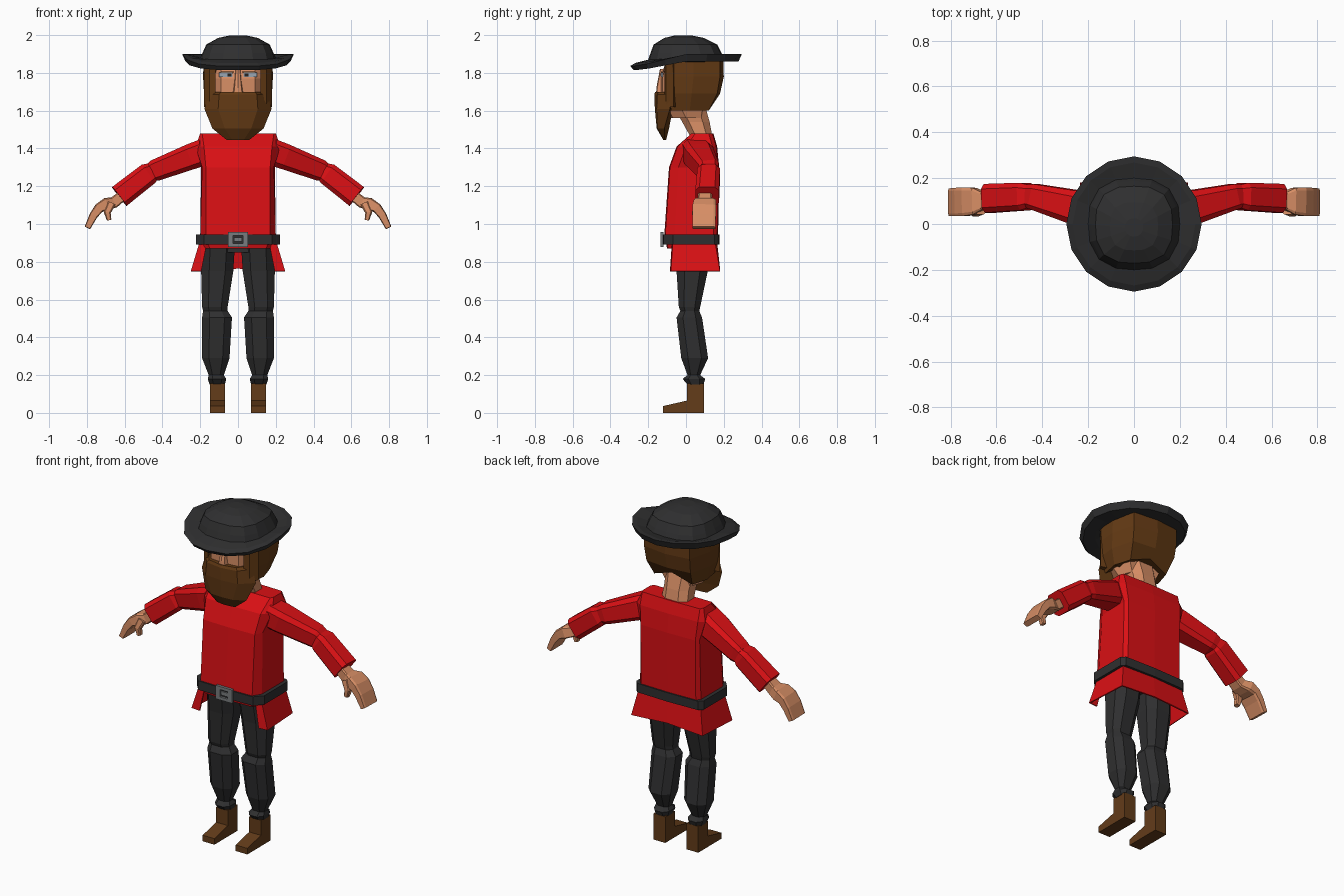
import bpy, bmesh, math
from mathutils import Vector


def material(name, rgb):
    m = bpy.data.materials.new(name)
    m.diffuse_color = (*rgb, 1)
    return m


RED = material("red cloth", (0.70, 0.005, 0.007))
BLACK = material("black cloth", (0.028, 0.028, 0.029))
BROWN = material("brown hair", (0.125, 0.042, 0.007))
BOOT = material("brown leather", (0.125, 0.045, 0.010))
SKIN = material("skin", (0.68, 0.27, 0.13))
STEEL = material("grey metal", (0.19, 0.20, 0.21))
EYE = material("pale eye", (0.32, 0.38, 0.45))
DARK = material("dark eye", (0.02, 0.016, 0.013))


def loft(name, rings, mat, mirror=False, closed=True, thickness=0):
    """Skin a list of equal-length point rings; closed rings get end caps."""
    bm = bmesh.new()
    rows = [[bm.verts.new(p) for p in r] for r in rings]
    n = len(rows[0])
    for a, b in zip(rows, rows[1:]):
        for i in range(n if closed else n - 1):
            j = (i + 1) % n
            bm.faces.new((a[i], a[j], b[j], b[i]))
    if closed:
        bm.faces.new(rows[0])
        bm.faces.new(rows[-1])
    bmesh.ops.recalc_face_normals(bm, faces=bm.faces)
    me = bpy.data.meshes.new(name)
    bm.to_mesh(me)
    bm.free()
    me.materials.append(mat)
    ob = bpy.data.objects.new(name, me)
    bpy.context.collection.objects.link(ob)
    if mirror:
        ob.modifiers.new("mirror", 'MIRROR').use_mirror_merge = False
    if thickness:
        ob.modifiers.new("thickness", 'SOLIDIFY').thickness = thickness
    return ob


def slab(x0, x1, y0, y1, z, c=0.25):
    """Horizontal rectangle with corners cut by the fraction c."""
    cx, cy = (x1 - x0) * c, (y1 - y0) * c
    return [(x0 + cx, y0, z), (x1 - cx, y0, z), (x1, y0 + cy, z), (x1, y1 - cy, z),
            (x1 - cx, y1, z), (x0 + cx, y1, z), (x0, y1 - cy, z), (x0, y0 + cy, z)]


def sym(half, z):
    """Symmetric ring from half a profile, front centre to back centre."""
    pts = [(p[0], p[1], z + (p[2] if len(p) > 2 else 0)) for p in half]
    return pts + [(-x, y, h) for x, y, h in reversed(pts) if x > 0]


def box(name, x0, x1, y0, y1, z0, z1, mat, mirror=False):
    rings = [[(x0, y0, z), (x1, y0, z), (x1, y1, z), (x0, y1, z)] for z in (z0, z1)]
    return loft(name, rings, mat, mirror)


def limb(name, path, mat, cut=0.35):
    """Mirrored limb along points (x, y, z, half depth, half height)."""
    pts = [Vector(p[:3]) for p in path]
    rings = []
    for i, p in enumerate(path):
        t = (pts[min(i + 1, len(pts) - 1)] - pts[max(i - 1, 0)]).normalized()
        n = t.cross(Vector((0, 1, 0))).normalized()
        s = n.cross(t)
        w, h = p[3], p[4]
        k = 1 - cut
        shape = [(k, -1), (1, -k), (1, k), (k, 1), (-k, 1), (-1, k), (-1, -k), (-k, -1)]
        rings.append([pts[i] + s * u * w + n * v * h for u, v in shape])
    return loft(name, rings, mat, mirror=True)


# Tunic body
loft("tunic", [sym(h, z) for h, z in [
    ([(0, -.10), (.15, -.095), (.19, -.06), (.19, .14), (.17, .155), (0, .16)], .87),
    ([(0, -.115), (.17, -.11), (.20, -.06), (.20, .145), (.18, .165), (0, .17)], .94),
    ([(0, -.09), (.17, -.085), (.19, -.04), (.195, .15), (.18, .17), (0, .175)], 1.30),
    ([(0, -.05), (.18, -.045), (.225, .0), (.225, .14), (.19, .16), (0, .165)], 1.41),
    ([(0, .03), (.19, .03), (.20, .05), (.20, .12), (.19, .14), (0, .145)], 1.48)]], RED)

# Tunic skirt, open at the front
loft("tunic_skirt", [
    [(.165, -.075, .90), (.205, -.07, .90), (.205, .155, .90), (0, .165, .90)],
    [(.195, -.085, .75), (.25, -.08, .75), (.235, .18, .75), (0, .18, .765)]],
    RED, mirror=True, closed=False, thickness=.008)

# Belt and buckle
loft("belt", [sym([(0, -.122), (.18, -.118), (.222, -.07), (.222, .15), (.2, .172), (0, .178)], z)
              for z in (.892, .945)], BLACK)
for s in (-1, 1):
    box("buckle_side", .04 * s - .014, .04 * s + .014, -.134, -.118, .878, .958, STEEL)
    box("buckle_bar", -.04, .04, -.134, -.118, .918 + .031 * s - .009, .918 + .031 * s + .009, STEEL)
box("buckle_prong", -.022, .022, -.13, -.118, .907, .929, STEEL)

# Trouser legs
loft("leg", [slab(*r) for r in [
    (.015, .19, -.075, .13, .91), (.025, .195, -.05, .115, .75),
    (.055, .19, -.038, .075, .56), (.055, .185, -.03, .07, .54),
    (.032, .19, -.05, .085, .505), (.045, .19, -.025, .117, .29),
    (.075, .155, .008, .075, .20), (.062, .16, -.018, .102, .18),
    (.07, .15, .008, .092, .15)]], BLACK, mirror=True)
box("hips", -.15, .15, -.06, .12, .85, .90, BLACK)

# Boots: side outline pulled across the width
outline = [(-.122, 0), (.095, 0), (.095, .155), (.005, .155), (.005, .065), (-.122, .036)]
loft("boot", [[(x, y, z) for y, z in outline] for x in (.07, .147)], BOOT, mirror=True)

# Sleeves
limb("upper_sleeve", [(.17, .05, 1.385, .07, .07), (.24, .07, 1.36, .075, .068),
                      (.435, .12, 1.285, .055, .057), (.46, .122, 1.275, .05, .048)], RED)
limb("lower_sleeve", [(.45, .122, 1.278, .05, .048), (.475, .12, 1.265, .06, .06),
                      (.628, .112, 1.146, .063, .063)], RED)

# Hands
limb("hand", [(.60, .10, 1.16, .035, .028), (.655, .10, 1.115, .038, .030),
              (.695, .10, 1.105, .058, .034), (.735, .097, 1.085, .062, .026),
              (.765, .096, 1.045, .062, .022), (.797, .095, .98, .06, .016)], SKIN, .2)
limb("thumb", [(.67, .06, 1.11, .018, .022), (.692, .05, 1.06, .018, .018),
               (.682, .05, 1.02, .015, .012)], SKIN)

# Neck and head
loft("neck", [slab(-.085, .085, .025, .14, 1.46), slab(-.08, .08, -.02, .125, 1.54),
              slab(-.09, .09, -.07, .10, 1.63)], SKIN)
loft("face", [sym(h, z) for h, z in [
    ([(0, -.08), (.07, -.07), (.11, .0), (.08, .08), (0, .08)], 1.56),
    ([(0, -.135), (.09, -.125), (.14, -.06), (.13, .1), (0, .1)], 1.68),
    ([(0, -.135), (.09, -.125), (.145, -.07), (.14, .1), (0, .1)], 1.77),
    ([(0, -.11), (.09, -.105), (.145, -.07), (.14, .1), (0, .1)], 1.85)]], SKIN)
loft("nose", [sym(h, z) for h, z in [
    ([(0, -.158), (.022, -.154), (.03, -.12), (0, -.11)], 1.69),
    ([(0, -.157), (.018, -.152), (.026, -.12), (0, -.11)], 1.72),
    ([(0, -.138), (.010, -.134), (.016, -.10), (0, -.09)], 1.82)]], SKIN)
box("eye", .03, .10, -.132, -.123, 1.778, 1.802, EYE, mirror=True)
box("pupil", .035, .055, -.135, -.126, 1.78, 1.798, DARK, mirror=True)
box("brow", .022, .09, -.133, -.124, 1.801, 1.808, BROWN, mirror=True)

# Hair: back cap with a raised notch at the nape, plus sideburns
loft("hair", [sym(h, z) for h, z in [
    ([(0, -.02, .05), (.10, -.05, .02), (.135, -.08), (.155, .02), (.125, .12), (0, .135, .045)], 1.60),
    ([(0, -.06), (.125, -.07), (.165, -.085), (.18, .03), (.145, .165), (0, .18)], 1.69),
    ([(0, -.06), (.125, -.09), (.175, -.07), (.185, .04), (.15, .18), (0, .20)], 1.78),
    ([(0, -.06), (.125, -.095), (.18, -.07), (.182, .04), (.15, .18), (0, .198)], 1.86)]], BROWN)
loft("sideburn", [[(.118, -.115, z), (.15, -.105, z), (.18, -.065, z), (.13, -.05, z)]
                  for z in (1.62, 1.85)], BROWN, mirror=True)

# Beard
loft("beard", [sym(h, z) for h, z in [
    ([(0, -.12), (.03, -.118), (.06, -.112), (0, -.105)], 1.445),
    ([(0, -.155), (.07, -.15), (.135, -.115), (0, -.09)], 1.505),
    ([(0, -.165), (.105, -.155), (.178, -.085), (0, -.07)], 1.61),
    ([(0, -.168), (.10, -.152), (.155, -.085), (0, -.08)], 1.685),
    ([(0, -.163), (.09, -.145), (.13, -.085), (0, -.08)], 1.70)]], BROWN)


# Hat: brim and crown in one revolved loft, brim dips at the front
def hat_ring(r, z, lift=0.0, square=2.0, cy=0.0):
    pts = []
    for i in range(16):
        a = 2 * math.pi * i / 16
        c, s = math.cos(a), math.sin(a)
        k = r / (abs(c) ** square + abs(s) ** square) ** (1 / square)
        rise = min(max((s + .85) / .85, 0), 1) - .5
        pts.append((k * c, k * s + cy, z + lift * rise))
    return pts


loft("hat", [hat_ring(.16, 1.855), hat_ring(.21, 1.845, .03), hat_ring(.278, 1.838, .045),
             hat_ring(.295, 1.868, .062), hat_ring(.268, 1.875, .045), hat_ring(.20, 1.875, .01, 2.6),
             hat_ring(.188, 1.905, 0, 2.8), hat_ring(.168, 1.95, 0, 2.8, -.003),
             hat_ring(.105, 1.985, 0, 2.8, -.01), hat_ring(.04, 1.999, 0, 2.2, -.015)], BLACK)
